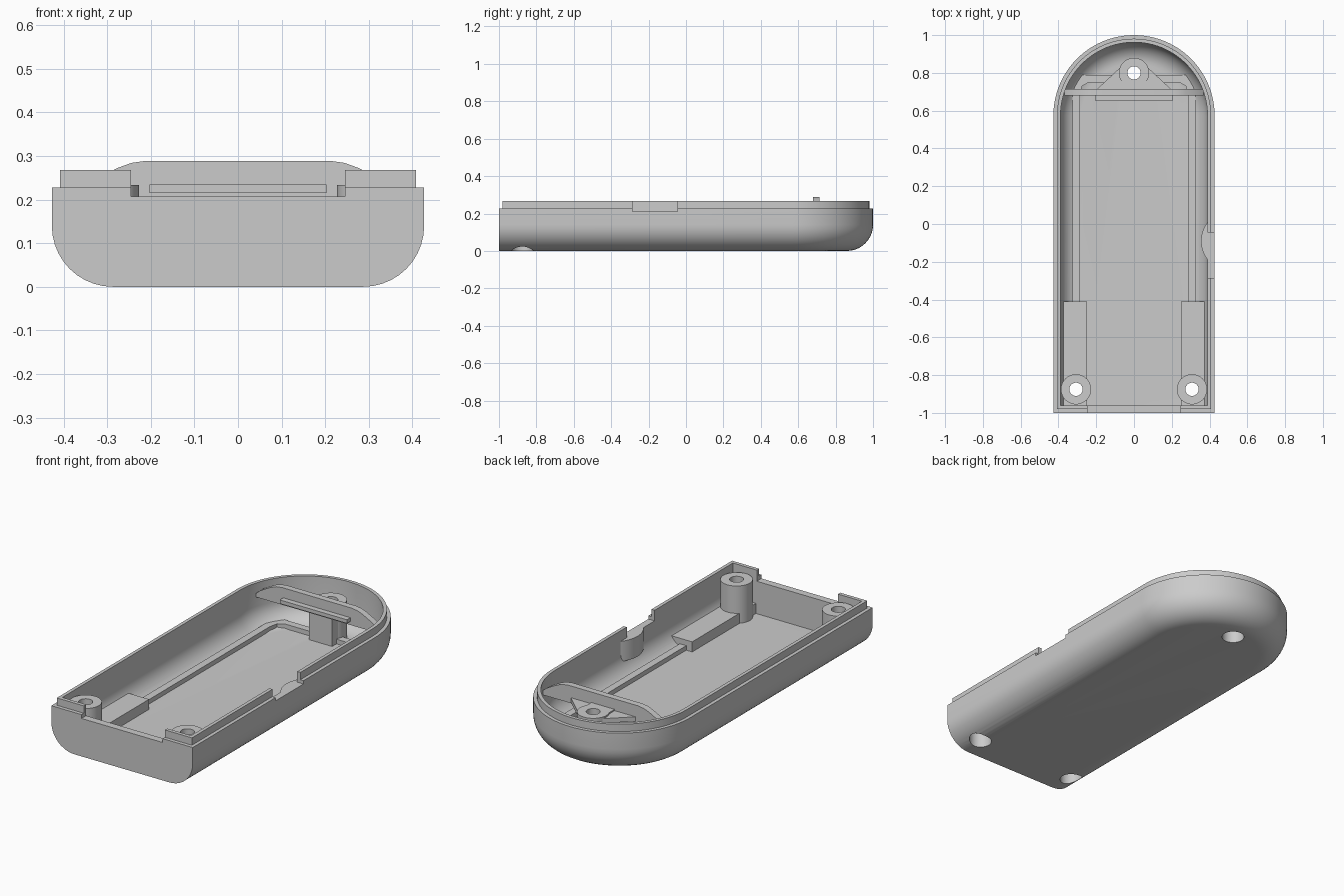
import bpy, bmesh, math

if "Cube" in bpy.data.objects:
    bpy.data.objects.remove(bpy.data.objects["Cube"])

GREY = bpy.data.materials.new("light_grey")
GREY.diffuse_color = (0.6, 0.6, 0.6, 1)
GREY.use_nodes = True
GREY.node_tree.nodes["Principled BSDF"].inputs["Base Color"].default_value = GREY.diffuse_color


def make(name, bm):
    bmesh.ops.recalc_face_normals(bm, faces=bm.faces)
    me = bpy.data.meshes.new(name)
    bm.to_mesh(me)
    bm.free()
    me.materials.append(GREY)
    ob = bpy.data.objects.new(name, me)
    bpy.context.collection.objects.link(ob)
    return ob


def loft(name, rings):
    bm = bmesh.new()
    loops = [[bm.verts.new(p) for p in r] for r in rings]
    for a, b in zip(loops, loops[1:]):
        n = len(a)
        for i in range(n):
            bm.faces.new((a[i], a[(i + 1) % n], b[(i + 1) % n], b[i]))
    bm.faces.new(loops[0])
    bm.faces.new(loops[-1])
    return make(name, bm)


def prism(name, pts, z0, z1):
    return loft(name, [[(x, y, z) for x, y in pts] for z in (z0, z1)])


def box(name, x0, x1, y0, y1, z0, z1):
    return prism(name, [(x0, y0), (x1, y0), (x1, y1), (x0, y1)], z0, z1)


def cyl(name, x, y, r, z0, z1, n=40):
    pts = [(x + r * math.cos(2 * math.pi * i / n), y + r * math.sin(2 * math.pi * i / n))
           for i in range(n)]
    return prism(name, pts, z0, z1)


def boolean(ob, tool, op='DIFFERENCE'):
    m = ob.modifiers.new("bool", 'BOOLEAN')
    m.operation, m.object, m.solver = op, tool, 'EXACT'
    dg = bpy.context.evaluated_depsgraph_get()
    me = bpy.data.meshes.new_from_object(ob.evaluated_get(dg))
    ob.modifiers.clear()
    ob.data = me
    bpy.data.objects.remove(tool)


def outline(inset, front, z, n=48):
    # straight sides, flat front and a half-round back
    r = 0.427 - inset
    arc = [(r * math.cos(math.pi * i / n), 0.573 + r * math.sin(math.pi * i / n), z)
           for i in range(n + 1)]
    return [(-r, front, z), (r, front, z)] + arc


def tub(inset, front, z0, rad, n=10):
    # rings of a rounded bottom edge
    rings = []
    for i in range(n + 1):
        a = math.pi / 2 * i / n
        rings.append(outline(inset + rad * (1 - math.sin(a)), front,
                             z0 + rad * (1 - math.cos(a))))
    return rings


# tray shell with recessed lip
shell = loft("tray_shell", tub(0, -1, 0, 0.14) +
             [outline(0, -1, 0.228), outline(0.019, -0.98, 0.228), outline(0.019, -0.98, 0.268)])
boolean(shell, loft("cavity", tub(0.038, -0.96, 0.03, 0.11) + [outline(0.038, -0.96, 0.4)]))

# openings in the front wall and the right wall
boolean(shell, box("front_notch", -0.245, 0.245, -1.1, -0.9, 0.207, 0.4))
boolean(shell, box("side_notch", 0.35, 0.5, -0.285, -0.045, 0.21, 0.4))

# screw recesses in the underside
SCREWS = [(-0.307, -0.875), (0.307, -0.875), (0, 0.8)]
for x, y in SCREWS:
    boolean(shell, cyl("recess", x, y, 0.057, -0.1, 0.1))

# screw posts: hollow, with a wider recess below
for (x, y), name in zip(SCREWS, ("left_post", "right_post", "back_post")):
    post = cyl(name, x, y, 0.08, 0.022, 0.234)
    if y > 0:
        # flared web joining the back post to the cross plate
        boolean(post, prism("web", [(-0.07, 0.712), (0.07, 0.712), (0.07, 0.8), (-0.07, 0.8)],
                            0.025, 0.232), 'UNION')
    else:
        boolean(post, loft("trim", tub(0.02, -0.98, 0.015, 0.125) +
                           [outline(0.02, -0.98, 0.4)]), 'INTERSECT')
    boolean(post, cyl("bore", x, y, 0.035, -0.1, 0.4))
    boolean(post, cyl("head_recess", x, y, 0.057, -0.1, 0.08))

# raised corner pads, and low rails along the floor
for s, side in ((-1, "left"), (1, "right")):
    pad = box(side + "_pad", *sorted((s * 0.25, s * 0.41)), -0.97, -0.41, 0.02, 0.085)
    boolean(pad, loft("trim", tub(0.02, -0.98, 0.015, 0.125) +
                      [outline(0.02, -0.98, 0.4)]), 'INTERSECT')
    boolean(pad, cyl("recess", s * 0.307, -0.875, 0.058, -0.1, 0.2))
    box(side + "_rail", *sorted((s * 0.285, s * 0.325)), -0.41, 0.68, 0.025, 0.055)
    # curved rail end leading to the back post
    prism(side + "_rail_end", [(s * x, y) for x, y in
          ((0.285, 0.68), (0.325, 0.68), (0.32, 0.75), (0.28, 0.79), (0.07, 0.79),
           (0.07, 0.75), (0.24, 0.75), (0.275, 0.73))], 0.025, 0.055)
    # sloping gusset between plate and post
    prism(side + "_gusset", [(s * 0.06, 0.71), (s * 0.2, 0.71), (s * 0.05, 0.85)], 0.2, 0.225)

# arched cross plate with its small shelf
half = [(0.368, 0.195), (0.368, 0.215), (0.345, 0.235), (0.31, 0.255), (0.275, 0.273),
        (0.245, 0.284), (0.21, 0.289)]
prof = half + [(-x, z) for x, z in reversed(half)]
loft("cross_plate", [[(x, y, z) for x, z in prof] for y in (0.68, 0.715)])
box("plate_shelf", -0.203, 0.203, 0.65, 0.682, 0.215, 0.235)

# rounded boss on the inner side of the right wall
boss = [(0.4, -0.21), (0.4, 0.03)]
boss += [(0.515 - 0.16 * math.cos(a), -0.09 + 0.16 * math.sin(a))
         for a in [0.72 - 1.44 * i / 16 for i in range(17)]]
prism("wall_boss", boss, 0.1, 0.21)

# smooth curved surfaces, keep edges crisp
for ob in bpy.context.collection.objects:
    ob.select_set(True)
    bpy.context.view_layer.objects.active = ob
bpy.ops.object.shade_smooth_by_angle(angle=math.radians(30))
